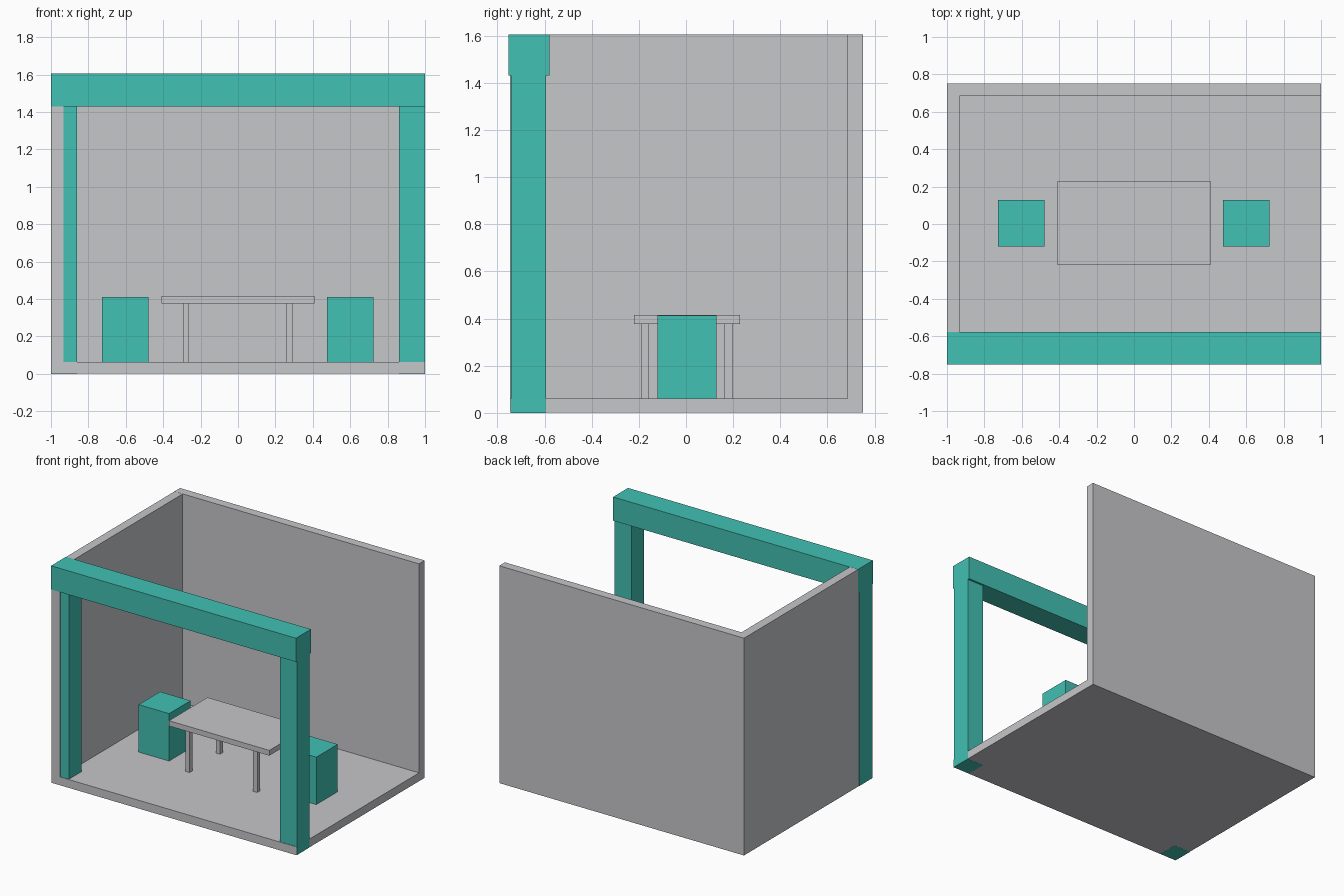
import bpy

if "Cube" in bpy.data.objects:
    bpy.data.objects.remove(bpy.data.objects["Cube"])


def material(name, color):
    m = bpy.data.materials.new(name)
    m.diffuse_color = (*color, 1)
    m.use_nodes = True
    m.node_tree.nodes["Principled BSDF"].inputs["Base Color"].default_value = m.diffuse_color
    return m


GREY = material("light_grey", (0.565, 0.571, 0.591))
TEAL = material("teal", (0.054, 0.533, 0.456))


def box(name, x, y, z, mat):
    """Box spanning the given (min, max) range on each axis."""
    spans = (x, y, z)
    bpy.ops.mesh.primitive_cube_add(size=1, location=[(a + b) / 2 for a, b in spans])
    ob = bpy.context.object
    ob.name = name
    ob.scale = [b - a for a, b in spans]
    bpy.ops.object.transform_apply(location=False, rotation=False, scale=True)
    ob.data.materials.append(mat)
    return ob


FLOOR = 0.062
E = 0.0007  # shell sits a hair inside the posts so their faces stay clean

# Room shell: floor, back wall and left wall, open at front and right
box("floor", (-1 + E, 1 - E), (-0.746, 0.751), (E, FLOOR), GREY)
box("back_wall", (-1 + E, 1 - E), (0.685, 0.751), (FLOOR, 1.605), GREY)
box("left_wall", (-1 + E, -0.932), (-0.746, 0.685), (FLOOR, 1.605 - E), GREY)

# Front frame: beam on two posts that run down through the floor
box("front_beam", (-1, 1), (-0.752, -0.578), (1.43, 1.605), TEAL)
box("left_post", (-1, -0.862), (-0.742, -0.593), (0, 1.43), TEAL)
box("right_post", (0.862, 1), (-0.742, -0.593), (0, 1.43), TEAL)

# Table
box("table_top", (-0.41, 0.41), (-0.22, 0.23), (0.377, 0.416), GREY)
for side, x in (("left", -0.278), ("right", 0.274)):
    for end, y in (("front", -0.174), ("back", 0.18)):
        box(f"table_leg_{end}_{side}", (x - 0.017, x + 0.017),
            (y - 0.017, y + 0.017), (FLOOR, 0.377), GREY)

# Block seats at both ends of the table
box("left_seat", (-0.727, -0.478), (-0.121, 0.129), (FLOOR, 0.412), TEAL)
box("right_seat", (0.475, 0.724), (-0.121, 0.129), (FLOOR, 0.412), TEAL)
